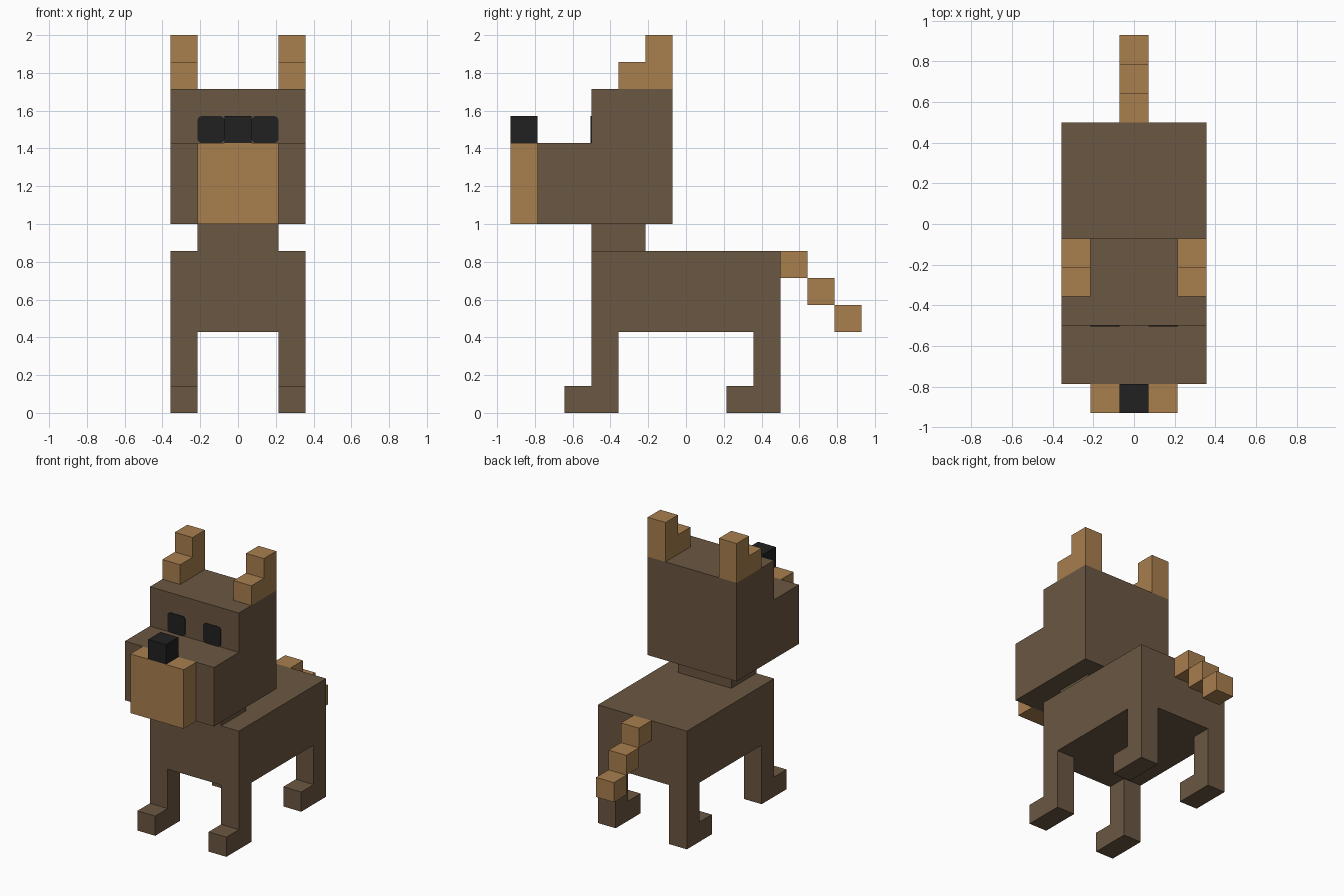
import bpy, bmesh, math
from mathutils import Vector

if "Cube" in bpy.data.objects:
    bpy.data.objects.remove(bpy.data.objects["Cube"])

U = 1 / 7  # one block of the blocky grid


def material(name, rgb):
    m = bpy.data.materials.new(name)
    m.diffuse_color = (*rgb, 1)
    m.use_nodes = True
    m.node_tree.nodes["Principled BSDF"].inputs["Base Color"].default_value = m.diffuse_color
    return m


BROWN = material("brown fur", (0.147, 0.095, 0.054))
TAN = material("tan fur", (0.392, 0.212, 0.076))
BLACK = material("black", (0.015, 0.015, 0.015))


def extrude(name, points, step, mat):
    """Make a solid from a planar outline (in blocks) pushed along step."""
    bm = bmesh.new()
    face = bm.faces.new([bm.verts.new(Vector(p) * U) for p in points])
    ext = bmesh.ops.extrude_face_region(bm, geom=[face], use_keep_orig=True)
    moved = [v for v in ext["geom"] if isinstance(v, bmesh.types.BMVert)]
    bmesh.ops.translate(bm, verts=moved, vec=Vector(step) * U)
    bmesh.ops.recalc_face_normals(bm, faces=bm.faces)
    me = bpy.data.meshes.new(name)
    bm.to_mesh(me)
    bm.free()
    me.materials.append(mat)
    ob = bpy.data.objects.new(name, me)
    bpy.context.collection.objects.link(ob)
    return ob


def slab(name, x0, x1, outline, mat):
    """Side outline of (y, z) points, spanning x0 to x1."""
    return extrude(name, [(x0, y, z) for y, z in outline], (x1 - x0, 0, 0), mat)


def rect(y0, y1, z0, z1):
    return [(y0, z0), (y1, z0), (y1, z1), (y0, z1)]


# Body and neck
slab("body", -2.5, 2.5, rect(-3.5, 3.5, 3, 6), BROWN)
slab("neck", -1.5, 1.5, rect(-3.5, -1.5, 6, 7), BROWN)

# Head with stepped muzzle
slab("head", -2.5, 2.5,
     [(-5.5, 7), (-0.5, 7), (-0.5, 12), (-3.5, 12), (-3.5, 10), (-5.5, 10)], BROWN)
slab("snout", -1.5, 1.5, rect(-6.5, -5.5, 7, 10), TAN)
slab("nose", -0.5, 0.5, rect(-6.5, -5.5, 10, 11), BLACK)

# Tail stepping down backwards
for i in range(3):
    slab(f"tail_{i + 1}", -0.5, 0.5, rect(3.5 + i, 4.5 + i, 5 - i, 6 - i), TAN)

for side, s in (("left", 1), ("right", -1)):
    x0, x1 = sorted((1.5 * s, 2.5 * s))
    # Legs with forward paws
    for end, y in (("front", -3.5), ("back", 2.5)):
        slab(f"{end}_{side}_leg", x0, x1,
             [(y - 1, 0), (y + 1, 0), (y + 1, 3), (y, 3), (y, 1), (y - 1, 1)], BROWN)
    # Stepped ears
    slab(f"{side}_ear", x0, x1,
         [(-2.5, 12), (-0.5, 12), (-0.5, 14), (-1.5, 14), (-1.5, 13), (-2.5, 13)], TAN)
    # Thin eye plates with rounded corners
    r, pts = 0.15, []
    for k in range(4):
        cx = s + (0.5 - r) * (1, -1, -1, 1)[k]
        cz = 10.5 + (0.5 - r) * (1, 1, -1, -1)[k]
        for j in range(4):
            a = math.radians(90 * k + 30 * j)
            pts.append((cx + r * math.cos(a), -3.5, cz + r * math.sin(a)))
    extrude(f"{side}_eye", pts, (0, -0.03, 0), BLACK)
